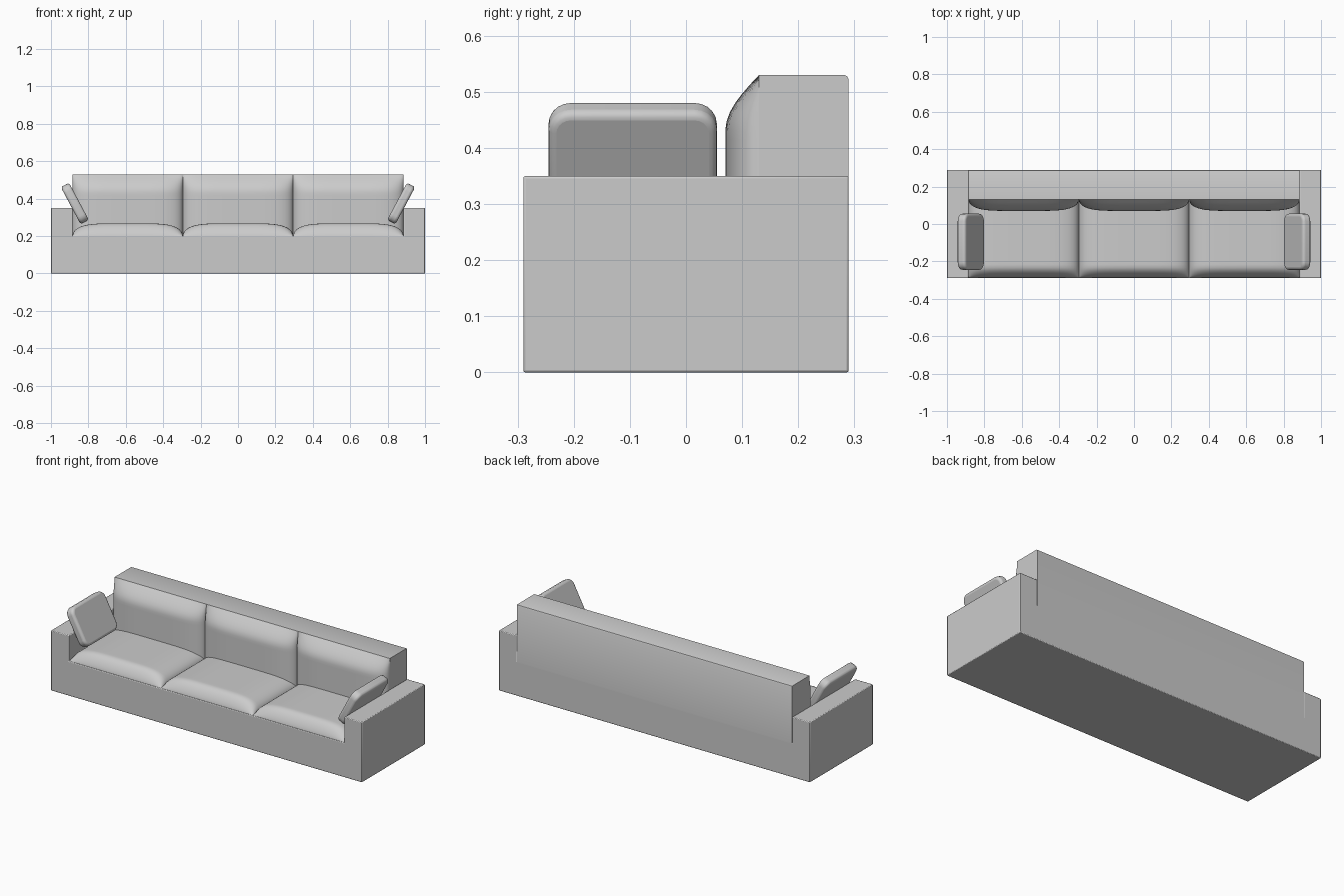
import bpy, bmesh, math

if "Cube" in bpy.data.objects:
    bpy.data.objects.remove(bpy.data.objects["Cube"])

HALF_IN = 0.885          # inner half width between the arms
W = HALF_IN * 2 / 3      # width of one cushion


def finish(bm, name, angle=40):
    bmesh.ops.recalc_face_normals(bm, faces=bm.faces)
    me = bpy.data.meshes.new(name)
    bm.to_mesh(me)
    bm.free()
    ob = bpy.data.objects.new(name, me)
    bpy.context.collection.objects.link(ob)
    bpy.ops.object.select_all(action='DESELECT')
    ob.select_set(True)
    bpy.context.view_layer.objects.active = ob
    bpy.ops.object.shade_smooth_by_angle(angle=math.radians(angle))
    return ob


def bevel(ob, width, segments=2):
    m = ob.modifiers.new("Bevel", 'BEVEL')
    m.width, m.segments = width, segments
    m.limit_method = 'ANGLE'


def extrude(name, pts, to3d, vec):
    bm = bmesh.new()
    face = bm.faces.new([bm.verts.new(to3d(*p)) for p in pts])
    geo = bmesh.ops.extrude_face_region(bm, geom=[face])['geom']
    bmesh.ops.translate(bm, vec=vec,
                        verts=[g for g in geo if isinstance(g, bmesh.types.BMVert)])
    return finish(bm, name)


def puffed(name, cx, surface, n=28, m=20):
    """Cushion skin: surface(t, puff) -> (a, b), swept across the width."""
    bm = bmesh.new()
    rows = []
    for i in range(n + 1):
        u = -math.cos(math.pi * i / n)
        puff = math.sqrt(max(0, 1 - abs(u) ** 5))
        rows.append([bm.verts.new((cx + u * W / 2, *surface(j / m, puff)))
                     for j in range(m + 1)])
    for r, s in zip(rows, rows[1:]):
        for j in range(m):
            bm.faces.new((r[j], s[j], s[j + 1], r[j + 1]))
    ob = finish(bm, name, 60)
    return ob


def seat_surface(t, puff):
    d = 0.42 * t * t                      # distance from the front edge
    g = math.sin(min(1, d / 0.06) * math.pi / 2) ** 0.7
    return -0.285 + d, 0.2 + 0.068 * puff * g


def back_surface(t, puff):
    d = 0.33 * t                          # distance down from the top edge
    g = math.sin(min(1, d / 0.1) * math.pi / 2)
    return 0.13 - 0.06 * puff * g, 0.53 - d


# Base and arms as one U-shaped frame
frame = extrude("frame", [(-1, 0), (1, 0), (1, .35), (HALF_IN, .35), (HALF_IN, .2),
                          (-HALF_IN, .2), (-HALF_IN, .35), (-1, .35)],
                lambda x, z: (x, -0.29, z), (0, 0.58, 0))
bevel(frame, 0.004)

# Solid backrest
back = extrude("backrest", [(.13, .15), (.29, .15), (.29, .522), (.287, .528),
                            (.282, .53), (.13, .53)],
               lambda y, z: (-HALF_IN, y, z), (2 * HALF_IN, 0, 0))

# Three seat and three back cushions
for k in (-1, 0, 1):
    puffed(f"seat_cushion_{k + 2}", k * W, seat_surface)
    sk = puffed(f"back_cushion_{k + 2}", k * W, back_surface)
    sk.data.flip_normals() if sk.data.polygons[len(sk.data.polygons) // 2].normal.y > 0 else None
for ob in bpy.data.objects:
    if ob.name.startswith("seat_cushion"):
        if ob.data.polygons[len(ob.data.polygons) // 2].normal.z < 0:
            ob.data.flip_normals()

# Throw pillows leaning on the arms
for side, name in ((-1, "pillow_left"), (1, "pillow_right")):
    bm = bmesh.new()
    bmesh.ops.create_cube(bm, size=1)
    bmesh.ops.scale(bm, vec=(0.05, 0.30, 0.225), verts=bm.verts)
    corners = [e for e in bm.edges if abs(e.verts[0].co.x - e.verts[1].co.x) > 0.01]
    bmesh.ops.bevel(bm, geom=corners, offset=0.04, segments=5, profile=0.5,
                    affect='EDGES')
    pillow = finish(bm, name, 50)
    pillow.location = (side * 0.8725, -0.095, 0.374)
    pillow.rotation_euler = (0, side * math.radians(28), 0)
    bevel(pillow, 0.014, 4)
